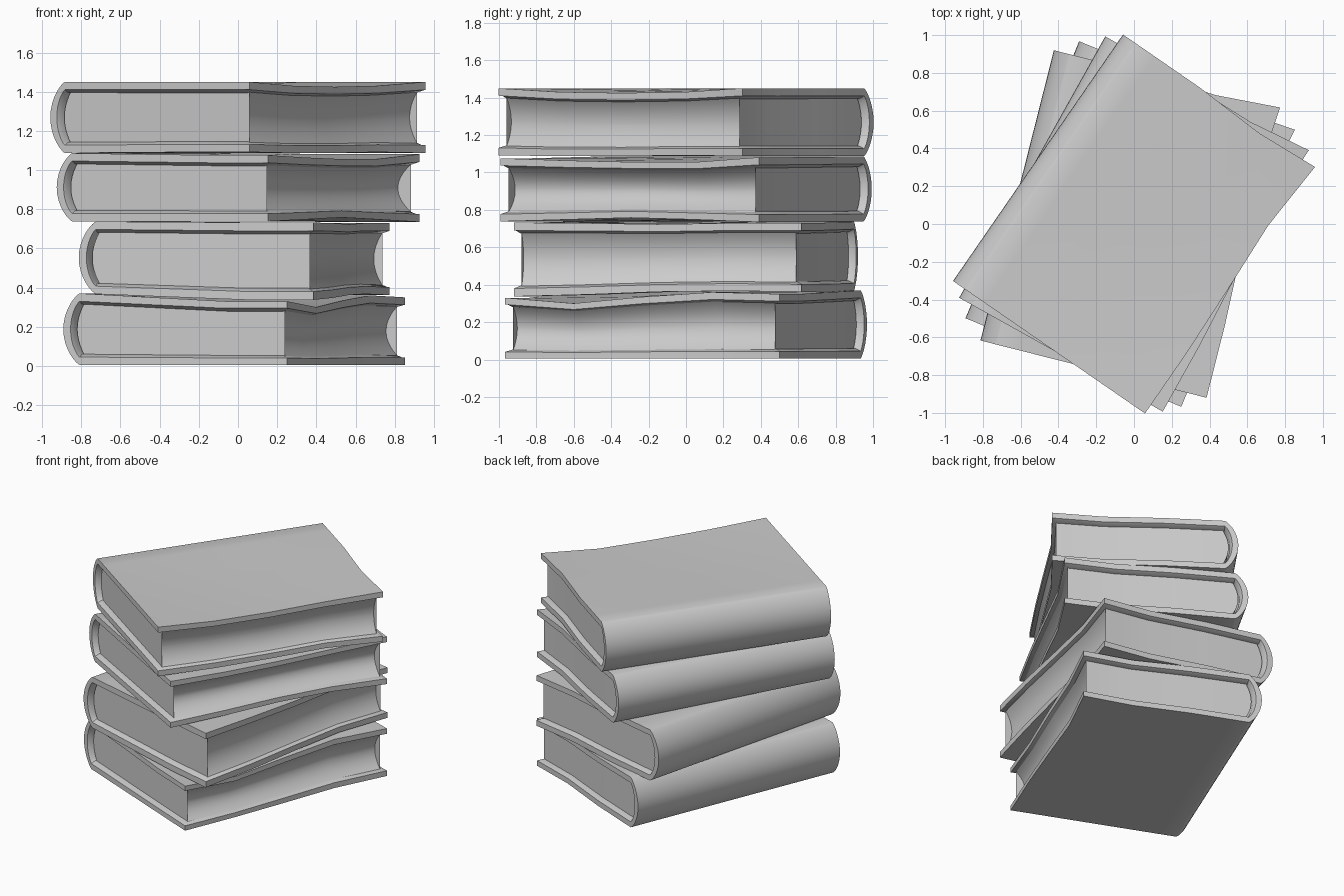
import bpy, bmesh
from math import radians, sin, cos, pi

cube = bpy.data.objects.get("Cube")
if cube:
    bpy.data.objects.remove(cube)

WIDTH, LENGTH, BULGE = 1.235, 1.585, 0.09
FORE = WIDTH / 2
JOINT = -FORE + BULGE          # where the boards meet the rounded spine
OVERHANG = 0.036

grey = bpy.data.materials.new("plain grey")
grey.use_nodes = True
grey.diffuse_color = (0.6, 0.6, 0.6, 1)
grey.node_tree.nodes["Principled BSDF"].inputs["Base Color"].default_value = (0.6, 0.6, 0.6, 1)


def sample(values, t):
    """Linear lookup in evenly spaced values."""
    f = min(max(t, 0), 1) * (len(values) - 1)
    i = min(int(f), len(values) - 2)
    return values[i] + (values[i + 1] - values[i]) * (f - i)


def warp(x, y, z, book):
    """Sag the boards towards the fore edge and wear their rims."""
    u = min(max((x - JOINT) / (FORE - JOINT), 0), 1)
    t = y / LENGTH + 0.5
    k = (z - book["low"]) / (book["high"] - book["low"])
    sag = sample(book["top_sag"], t) * k + sample(book["bottom_sag"], t) * (1 - k)
    z += sag * min(1, u / 0.7)
    x -= sample((0, 0, 0.012, 0.028, 0), t) * u
    y -= sample((0, 0.02, 0), (u - 0.4) / 0.6) * max(0, t - 0.75) * 4
    return x, y, z


def loft(name, rings, book):
    """Skin closed rings, each made of two facing halves, and cap both ends."""
    bm = bmesh.new()
    rows = [[bm.verts.new(warp(x, y, z, book)) for x, z in ring] for y, ring in rings]
    n = len(rows[0])
    for a, b in zip(rows, rows[1:]):
        for i in range(n):
            j = (i + 1) % n
            bm.faces.new((a[i], a[j], b[j], b[i]))
    for row in (rows[0], rows[-1]):
        for i in range(n // 2 - 1):
            bm.faces.new((row[i], row[i + 1], row[n - 2 - i], row[n - 1 - i]))
    bmesh.ops.recalc_face_normals(bm, faces=bm.faces)
    mesh = bpy.data.meshes.new(name)
    bm.to_mesh(mesh)
    bm.free()
    mesh.materials.append(grey)
    obj = bpy.data.objects.new(name, mesh)
    bpy.context.collection.objects.link(obj)
    obj.rotation_euler.z = radians(-book["turn"])
    obj.location.x = book["shift"]
    bpy.ops.object.select_all(action="DESELECT")
    obj.select_set(True)
    bpy.context.view_layer.objects.active = obj
    bpy.ops.object.shade_smooth_by_angle(angle=radians(32))


def board_x(u):
    return JOINT + (FORE - JOINT) * u


def cover_half(inset, rim_inset, bulge, book):
    """Half of the cover section: top board, spine arc, bottom board."""
    mid, half = (book["low"] + book["high"]) / 2, (book["high"] - book["low"]) / 2
    us = (1, 0.97, 0.7, 0.35, 0.1)
    board = [(board_x(u), half - (rim_inset if u == 1 else inset)) for u in us]
    arc = []
    for i in range(17):
        s = cos(pi * i / 16)
        arc.append((JOINT - bulge * max(0, 1 - s * s) ** 0.8, (half - inset) * s))
    pts = board + arc + [(x, -h) for x, h in reversed(board)]
    return [(x, mid + h) for x, h in pts]


def cover_ring(thickness, book):
    outer = cover_half(0, 0, BULGE, book)
    inner = cover_half(thickness, 0.04, BULGE - thickness, book)
    return outer + inner[::-1]


def page_ring(book):
    """Page section: rounded at the spine, hollow at the fore edge."""
    mid = (book["low"] + book["high"]) / 2
    half = (book["high"] - book["low"]) / 2 - 0.05
    steps = [0.06, 0.25, 0.45, 0.65, 0.82, 0.94, 1]
    upper = [(JOINT + 0.012 - 0.04 * (1 - s * s), half * s) for s in steps]
    upper += [(board_x(u), half) for u in (0.1, 0.35, 0.7, 0.9)]
    upper += [(FORE - 0.025 - book["hollow"] * (1 - s * s), half * s) for s in reversed(steps)]
    return [(x, mid + h) for x, h in upper] + [(x, mid - h) for x, h in reversed(upper)]


books = {
    "bottom_book": dict(low=0.005, high=0.37, turn=22.3, shift=-0.02, hollow=0.06,
                        top_sag=(-0.04, -0.07, -0.035, -0.01, -0.02),
                        bottom_sag=(0, 0, 0, 0, 0)),
    "lower_middle_book": dict(low=0.367, high=0.737, turn=14.2, shift=-0.02, hollow=0.045,
                              top_sag=(-0.005, -0.008, -0.014, -0.008, -0.008),
                              bottom_sag=(-0.03, -0.02, -0.005, 0, -0.005)),
    "upper_middle_book": dict(low=0.738, high=1.086, turn=29.2, shift=0, hollow=0.075,
                              top_sag=(-0.01, -0.022, -0.03, -0.03, -0.005),
                              bottom_sag=(0, 0.01, 0.02, 0.01, -0.003)),
    "top_book": dict(low=1.087, high=1.45, turn=34.6, shift=0, hollow=0.045,
                     top_sag=(0, -0.02, -0.025, -0.02, 0),
                     bottom_sag=(0.005, 0, 0, 0.005, 0)),
}

for name, book in books.items():
    # Cover: thin at the rims, thicker just inside them
    stations = [(0, 0.04), (0.02, 0.055), (0.25, 0.055), (0.5, 0.055),
                (0.75, 0.055), (0.98, 0.055), (1, 0.04)]
    loft(name + "_cover", [((t - 0.5) * LENGTH, cover_ring(th, book)) for t, th in stations], book)
    # Page block
    end = LENGTH / 2 - OVERHANG
    ys = (-end, -LENGTH / 4, 0, LENGTH / 4, end)
    loft(name + "_pages", [(y, page_ring(book)) for y in ys], book)
